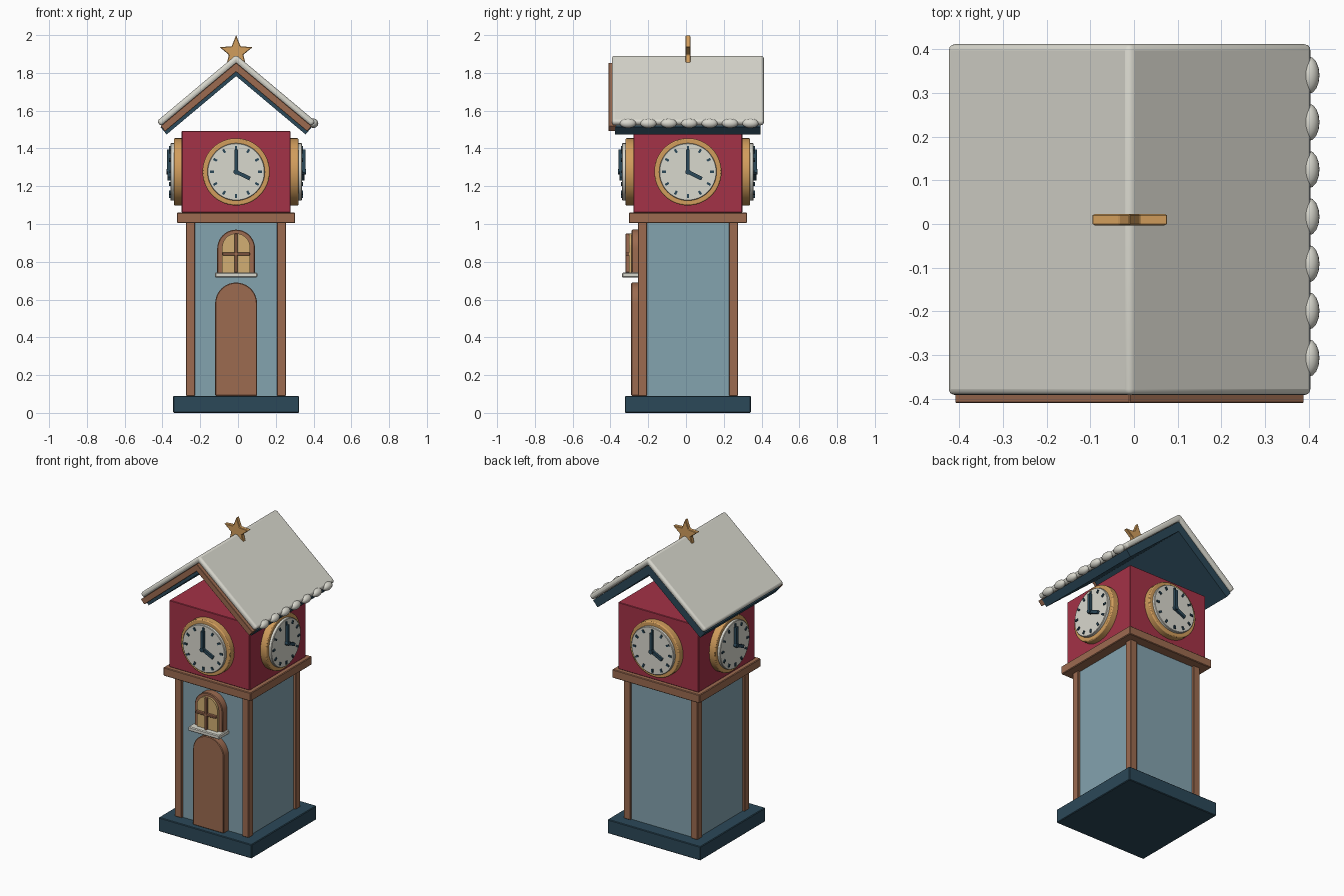
import bpy, bmesh
from math import sin, cos, pi, radians, tan
from mathutils import Vector

cube = bpy.data.objects.get("Cube")
if cube:
    bpy.data.objects.remove(cube, do_unlink=True)

CENTRE = Vector((-0.01, 0.01, 0))
PITCH = radians(40)


def material(name, rgb):
    lin = [(c / 255 / 12.92 if c < 11 else ((c / 255 + 0.055) / 1.055) ** 2.4) for c in rgb]
    m = bpy.data.materials.new(name)
    m.use_nodes = True
    m.diffuse_color = (*lin, 1)
    m.node_tree.nodes["Principled BSDF"].inputs["Base Color"].default_value = (*lin, 1)
    return m


WALL = material("blue_wall", (132, 163, 175))
RED = material("crimson", (164, 50, 71))
WOOD = material("brown_wood", (156, 107, 80))
DARK = material("dark_teal", (43, 72, 88))
GOLD = material("gold", (209, 157, 92))
SNOW = material("snow_white", (217, 216, 206))
PANE = material("warm_glass", (210, 175, 115))


def finish(name, bm, mat, bevel=0, segments=1, smooth=False, turn=0):
    bmesh.ops.recalc_face_normals(bm, faces=bm.faces)
    mesh = bpy.data.meshes.new(name)
    bm.to_mesh(mesh)
    bm.free()
    mesh.materials.append(mat)
    ob = bpy.data.objects.new(name, mesh)
    bpy.context.collection.objects.link(ob)
    ob.location = CENTRE
    ob.rotation_euler.z = turn
    if bevel:
        mod = ob.modifiers.new("Bevel", "BEVEL")
        mod.width, mod.segments = bevel, segments
        mod.limit_method, mod.angle_limit = "ANGLE", radians(35)
    if smooth:
        bpy.ops.object.select_all(action="DESELECT")
        ob.select_set(True)
        bpy.context.view_layer.objects.active = ob
        bpy.ops.object.shade_smooth_by_angle(angle=radians(35))
    return ob


def add_prism(bm, profile, y0, y1):
    """Extrude an x-z outline from y0 to y1."""
    face = bm.faces.new([bm.verts.new((x, y0, z)) for x, z in profile])
    new = bmesh.ops.extrude_face_region(bm, geom=[face])["geom"]
    bmesh.ops.translate(bm, vec=(0, y1 - y0, 0),
                        verts=[v for v in new if isinstance(v, bmesh.types.BMVert)])


def prism(name, profile, y0, y1, mat, **kw):
    bm = bmesh.new()
    add_prism(bm, profile, y0, y1)
    return finish(name, bm, mat, **kw)


def rect(x0, x1, z0, z1):
    return [(x0, z0), (x1, z0), (x1, z1), (x0, z1)]


def block(name, half, z0, z1, mat, **kw):
    return prism(name, rect(-half, half, z0, z1), -half, half, mat, **kw)


def circle(r, z, n=48):
    return [(r * cos(2 * pi * i / n), z + r * sin(2 * pi * i / n)) for i in range(n)]


def arch(half, z0, top, n=20):
    spring = top - half
    return [(-half, z0), (half, z0)] + [
        (half * cos(pi * i / n), spring + half * sin(pi * i / n)) for i in range(n + 1)]


def bar(angle, r0, r1, width, z):
    """Rectangle along a direction measured clockwise from straight up."""
    d = Vector((sin(angle), cos(angle)))
    s = Vector((d.y, -d.x)) * width / 2
    c = Vector((0, z))
    return [c + d * r0 - s, c + d * r1 - s, c + d * r1 + s, c + d * r0 + s]


def chevron(apex, eave, thick):
    """Gable cross-section with eaves cut square to the slope."""
    drop = apex - eave * tan(PITCH)
    side = [(eave, drop), (eave - thick * sin(PITCH), drop - thick * cos(PITCH))]
    return ([(0, apex)] + side + [(0, apex - thick / cos(PITCH))]
            + [(-x, z) for x, z in reversed(side)])


# Tower body
block("base_plinth", 0.333, 0, 0.09, DARK, bevel=0.004)
block("tower_wall", 0.25, 0.09, 1.01, WALL)
for sx, xname in ((-1, "right"), (1, "left")):
    for sy, yname in ((-1, "front"), (1, "back")):
        xs = sorted((sx * 0.217, sx * 0.265))
        ys = sorted((sy * 0.217, sy * 0.265))
        prism(f"corner_post_{yname}_{xname}", rect(*xs, 0.09, 1.01), *ys, WOOD, bevel=0.003)
block("ledge", 0.313, 1.005, 1.06, WOOD, bevel=0.004)
block("clock_room", 0.288, 1.06, 1.492, RED, bevel=0.003)

# Door and window
prism("door", arch(0.111, 0.09, 0.69), -0.3, -0.24, WOOD, bevel=0.004, smooth=True)
prism("window_frame", arch(0.1, 0.735, 0.97), -0.298, -0.24, WOOD, bevel=0.004, smooth=True)
prism("window_pane", arch(0.074, 0.742, 0.95), -0.312, -0.29, PANE)
prism("window_upright", rect(-0.008, 0.008, 0.742, 0.95), -0.33, -0.3, WOOD, bevel=0.003)
prism("window_crossbar", rect(-0.073, 0.073, 0.834, 0.849), -0.33, -0.3, WOOD, bevel=0.003)
prism("window_sill", rect(-0.112, 0.112, 0.716, 0.743), -0.348, -0.24, SNOW, bevel=0.005)

# Four clocks, one on each side
DIAL_Z, FACE = 1.276, -0.288
for k, side in enumerate(("front", "left", "back", "right")):
    turn = k * pi / 2
    prism(f"clock_rim_{side}", circle(0.178, DIAL_Z), FACE - 0.042, FACE + 0.01, GOLD,
          bevel=0.006, segments=2, smooth=True, turn=turn)
    prism(f"clock_dial_{side}", circle(0.152, DIAL_Z), FACE - 0.06, FACE, SNOW,
          bevel=0.003, smooth=True, turn=turn)
    bm = bmesh.new()
    for hour in range(12):
        add_prism(bm, bar(hour * pi / 6, 0.117, 0.138, 0.012, DIAL_Z), FACE - 0.066, FACE - 0.055)
    finish(f"hour_marks_{side}", bm, DARK, turn=turn)
    bm = bmesh.new()
    add_prism(bm, bar(0, -0.01, 0.118, 0.018, DIAL_Z), FACE - 0.079, FACE - 0.055)
    add_prism(bm, bar(radians(116), -0.01, 0.082, 0.02, DIAL_Z), FACE - 0.074, FACE - 0.055)
    add_prism(bm, circle(0.014, DIAL_Z, 16), FACE - 0.081, FACE - 0.055)
    finish(f"clock_hands_{side}", bm, DARK, turn=turn)

# Roof with front trim and snow cover
prism("roof", chevron(1.848, 0.4, 0.05), -0.385, 0.385, DARK)
prism("roof_front_trim", chevron(1.854, 0.4, 0.037), -0.42, -0.38, WOOD, bevel=0.002)
prism("roof_snow", chevron(1.896, 0.42, 0.035), -0.402, 0.402, SNOW,
      bevel=0.014, segments=3, smooth=True)

# Row of snow lumps along the left eave
bm = bmesh.new()
for i in range(7):
    lump = bmesh.ops.create_uvsphere(bm, u_segments=16, v_segments=10, radius=1)["verts"]
    bmesh.ops.scale(bm, vec=(0.025, 0.043, 0.025), verts=lump)
    bmesh.ops.translate(bm, vec=(0.41, (i - 3) * 0.108 + 0.007, 1.533), verts=lump)
finish("eave_snow_lumps", bm, SNOW, smooth=True)

# Star on the ridge
points = []
for i in range(10):
    r, a = (0.092, 0.04)[i % 2], i * pi / 5
    points.append((r * sin(a), 1.908 + r * cos(a)))
prism("ridge_star", points, -0.013, 0.013, GOLD, bevel=0.003)
